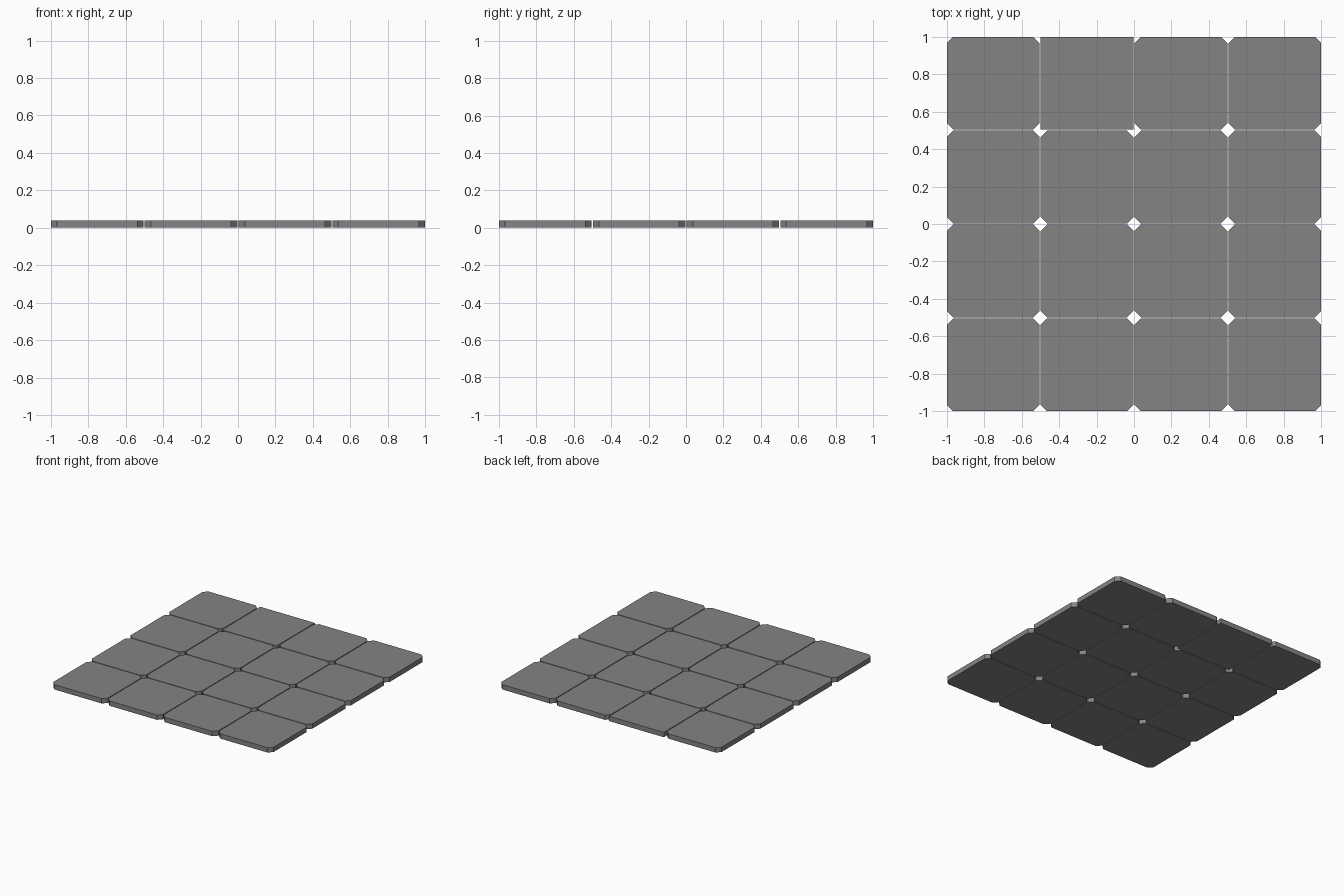
import bpy, bmesh

if "Cube" in bpy.data.objects:
    bpy.data.objects.remove(bpy.data.objects["Cube"])

W = 0.495                 # tile width
H = 0.04                  # tile thickness
PITCH = (2 - W) / 3       # spacing between tile centres
CUT = 0.033               # corner chamfer

mat = bpy.data.materials.new("dark_grey")
mat.diffuse_color = (0.23, 0.23, 0.23, 1)
mat.use_nodes = True
mat.node_tree.nodes["Principled BSDF"].inputs["Base Color"].default_value = mat.diffuse_color


def outline(half, cut):
    if cut == 0:
        return [(-half, -half), (half, -half), (half, half), (-half, half)]
    c = half - cut
    return [(-c, -half), (c, -half), (half, -c), (half, c),
            (c, half), (-c, half), (-half, c), (-half, -c)]


def tile(name, x, y, cut):
    bm = bmesh.new()
    # extrude the outline into a slab
    low, high = [[bm.verts.new((px, py, z)) for px, py in outline(W / 2, cut)]
                 for z in (0, H)]
    n = len(low)
    for i in range(n):
        j = (i + 1) % n
        bm.faces.new((low[i], low[j], high[j], high[i]))
    bm.faces.new(low[::-1])
    bm.faces.new(high)
    me = bpy.data.meshes.new(name)
    bm.to_mesh(me)
    bm.free()
    me.materials.append(mat)
    ob = bpy.data.objects.new(name, me)
    ob.location = (x, y, 0)
    bpy.context.collection.objects.link(ob)


# 4 x 4 floor tiles; one in the back row is a plain square slab
for col in range(4):
    for row in range(4):
        x, y = (col - 1.5) * PITCH, (row - 1.5) * PITCH
        if (col, row) == (1, 3):
            tile("square_tile", x, y, 0)
        else:
            tile(f"floor_tile_{col}_{row}", x, y, CUT)
